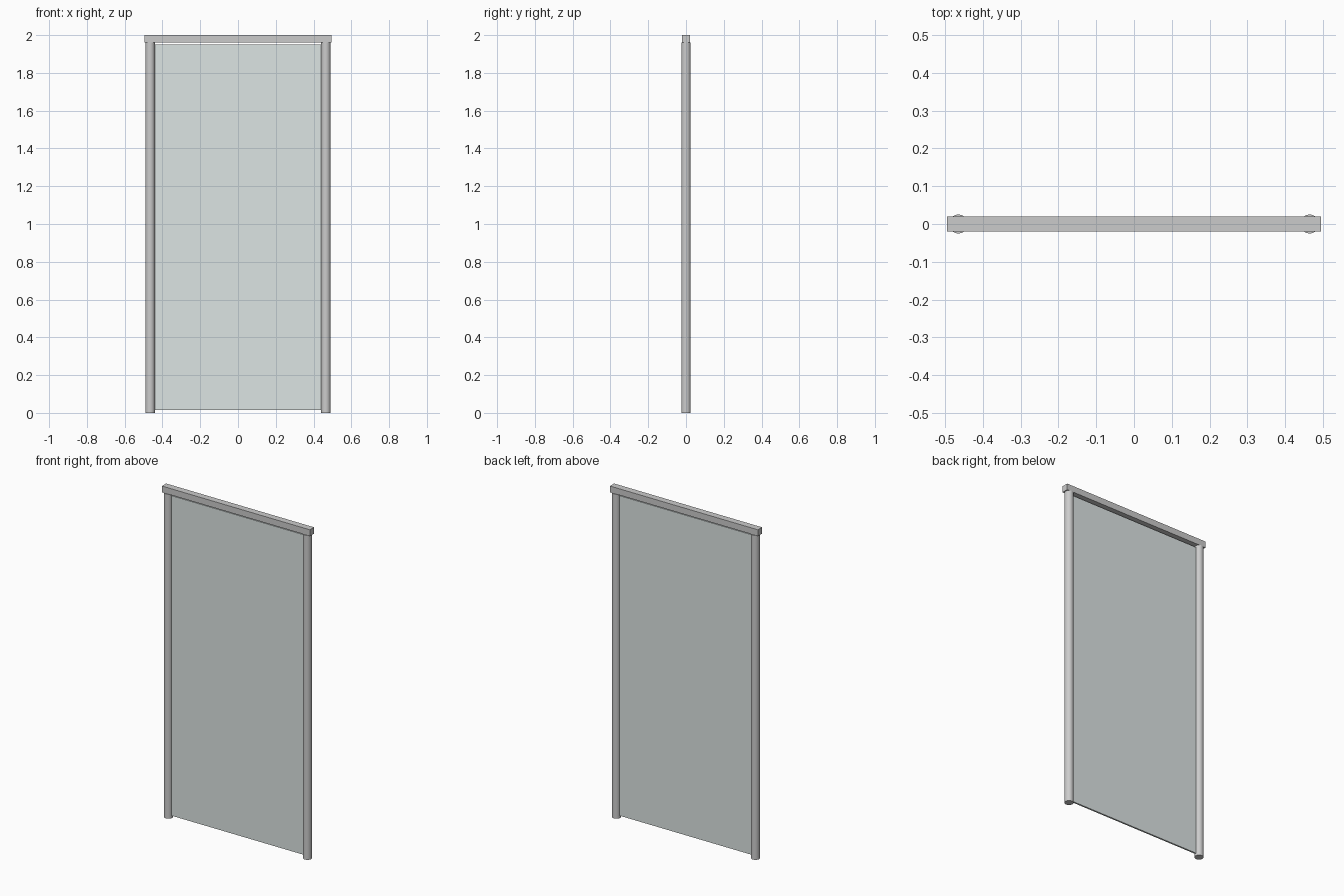
import bpy
import math

if "Cube" in bpy.data.objects:
    bpy.data.objects.remove(bpy.data.objects["Cube"])


def box(name, size, centre):
    bpy.ops.mesh.primitive_cube_add(size=1, location=centre)
    ob = bpy.context.object
    ob.name = name
    ob.scale = size
    bpy.ops.object.transform_apply(location=False, rotation=False, scale=True)
    return ob


# Round side posts
POST_TOP = 1.962
for side, label in ((-1, "left"), (1, "right")):
    bpy.ops.mesh.primitive_cylinder_add(
        vertices=32, radius=0.025, depth=POST_TOP,
        location=(side * 0.465, 0, POST_TOP / 2))
    bpy.context.object.name = label + "_post"
    bpy.ops.object.shade_smooth_by_angle(angle=math.radians(40))

# Header rail resting on the posts
box("header_rail", (0.99, 0.04, 2 - POST_TOP), (0, 0, (2 + POST_TOP) / 2))

# Thin glass panel, with small gaps above and below
panel = box("glass_panel", (0.884, 0.01, 1.935), (0, 0, 0.015 + 1.935 / 2))
glass = bpy.data.materials.new("glass")
glass.diffuse_color = (0.72, 0.78, 0.77, 0.5)
glass.use_nodes = True
glass.node_tree.nodes["Principled BSDF"].inputs["Base Color"].default_value = glass.diffuse_color
panel.data.materials.append(glass)
